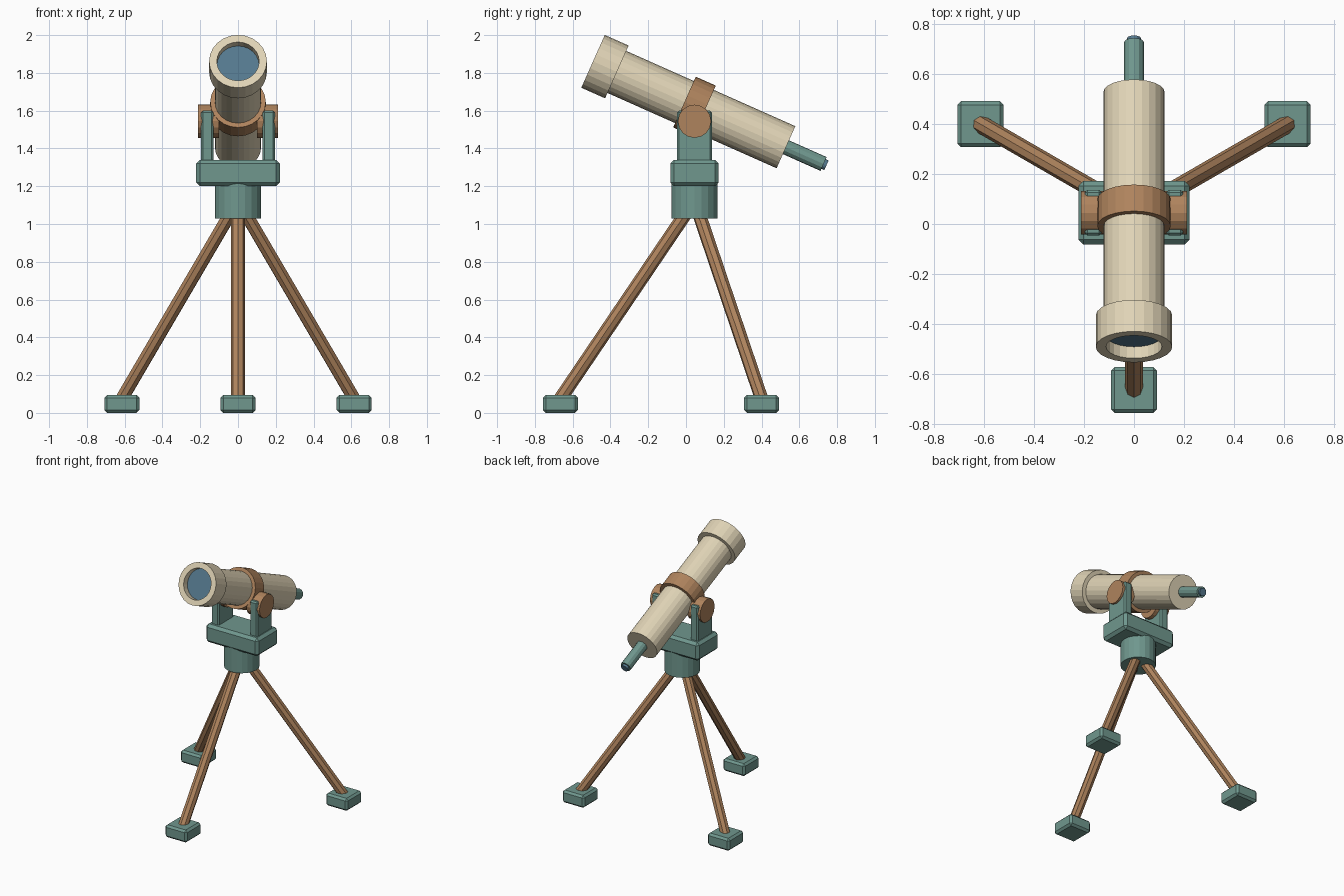
import bpy, bmesh, math
from mathutils import Matrix, Vector

if "Cube" in bpy.data.objects:
    bpy.data.objects.remove(bpy.data.objects["Cube"])


def material(name, rgb):
    m = bpy.data.materials.new(name)
    m.diffuse_color = (*rgb, 1)
    m.use_nodes = True
    m.node_tree.nodes["Principled BSDF"].inputs["Base Color"].default_value = m.diffuse_color
    return m


CREAM = material("cream", (0.75, 0.66, 0.47))
TEAL = material("teal", (0.16, 0.31, 0.27))
BROWN = material("brown", (0.43, 0.23, 0.11))
GLASS = material("glass", (0.09, 0.19, 0.27))

CY = 0.045                              # y of the tripod axis
PIVOT = Vector((0, CY, 1.622))          # centre of the tube clamp
TILT = math.radians(24)
AIM = Vector((0, -math.cos(TILT), math.sin(TILT)))


def finish(name, bm, mat):
    bmesh.ops.recalc_face_normals(bm, faces=bm.faces)
    me = bpy.data.meshes.new(name)
    bm.to_mesh(me)
    bm.free()
    me.materials.append(mat)
    ob = bpy.data.objects.new(name, me)
    bpy.context.collection.objects.link(ob)
    return ob


def box(name, center, size, bevel, mat):
    bm = bmesh.new()
    bmesh.ops.create_cube(bm, size=1)
    bmesh.ops.scale(bm, vec=size, verts=bm.verts)
    ob = finish(name, bm, mat)
    ob.location = center
    mod = ob.modifiers.new("bevel", 'BEVEL')
    mod.width, mod.segments = bevel, 1
    return ob


def rod(name, a, b, radius, sides, mat):
    a, b = Vector(a), Vector(b)
    bm = bmesh.new()
    bmesh.ops.create_cone(bm, cap_ends=True, segments=sides, radius1=radius,
                          radius2=radius, depth=(b - a).length)
    ob = finish(name, bm, mat)
    ob.matrix_world = (Matrix.Translation((a + b) / 2)
                       @ (b - a).to_track_quat('Z', 'Y').to_matrix().to_4x4())
    return ob


def lathe(name, profile, sides, mat):
    """Revolve closed (radius, distance) profile around the tube axis."""
    bm = bmesh.new()
    rings = []
    for i in range(sides):
        a = 2 * math.pi * i / sides
        rings.append([bm.verts.new((r * math.cos(a), r * math.sin(a), t))
                      for r, t in profile])
    n = len(profile)
    for i in range(sides):
        p, q = rings[i], rings[(i + 1) % sides]
        for j in range(n):
            k = (j + 1) % n
            bm.faces.new((p[j], q[j], q[k], p[k]))
    ob = finish(name, bm, mat)
    ob.matrix_world = (Matrix.Translation(PIVOT)
                       @ AIM.to_track_quat('Z', 'Y').to_matrix().to_4x4())
    return ob


def on_axis(t):
    return PIVOT + AIM * t


# Tripod legs and feet
for label, deg in (("front", -90), ("right", 30), ("left", 150)):
    d = Vector((math.cos(math.radians(deg)), math.sin(math.radians(deg)), 0))
    base = Vector((0, CY, 0))
    rod(label + "_leg", base + d * 0.71 + Vector((0, 0, 0.075)),
        base + d * 0.03 + Vector((0, 0, 1.08)), 0.036, 8, BROWN)
    box(label + "_foot", base + d * 0.71 + Vector((0, 0, 0.0475)),
        (0.185, 0.185, 0.095), 0.015, TEAL)

# Hub and mount block
rod("hub", (0, CY, 1.03), (0, CY, 1.22), 0.123, 20, TEAL)
box("mount_block", (0, CY, 1.27), (0.445, 0.256, 0.14), 0.02, TEAL)

# Fork arms and pivot knobs
for label, s in (("right", 1), ("left", -1)):
    box(label + "_fork_arm", (s * 0.163, CY, 1.455), (0.066, 0.184, 0.29), 0.01, TEAL)
    rod(label + "_pivot_knob", (s * 0.1, CY, 1.544), (s * 0.212, CY, 1.544),
        0.088, 16, BROWN)

# Telescope tube, clamp ring and hood
rod("main_tube", on_axis(-0.53), on_axis(0.5), 0.122, 24, CREAM)
lathe("clamp_ring", [(0.115, -0.058), (0.147, -0.058), (0.147, 0.058), (0.115, 0.058)],
      24, BROWN)
lathe("front_hood", [(0.112, 0.45), (0.153, 0.45), (0.153, 0.588), (0.112, 0.588)],
      24, CREAM)

# Lens and eyepiece
rod("front_lens", on_axis(0.49), on_axis(0.538), 0.1115, 24, GLASS)
rod("eyepiece", on_axis(-0.748), on_axis(-0.5), 0.04, 12, TEAL)
rod("eyepiece_lens", on_axis(-0.765), on_axis(-0.74), 0.028, 12, GLASS)
